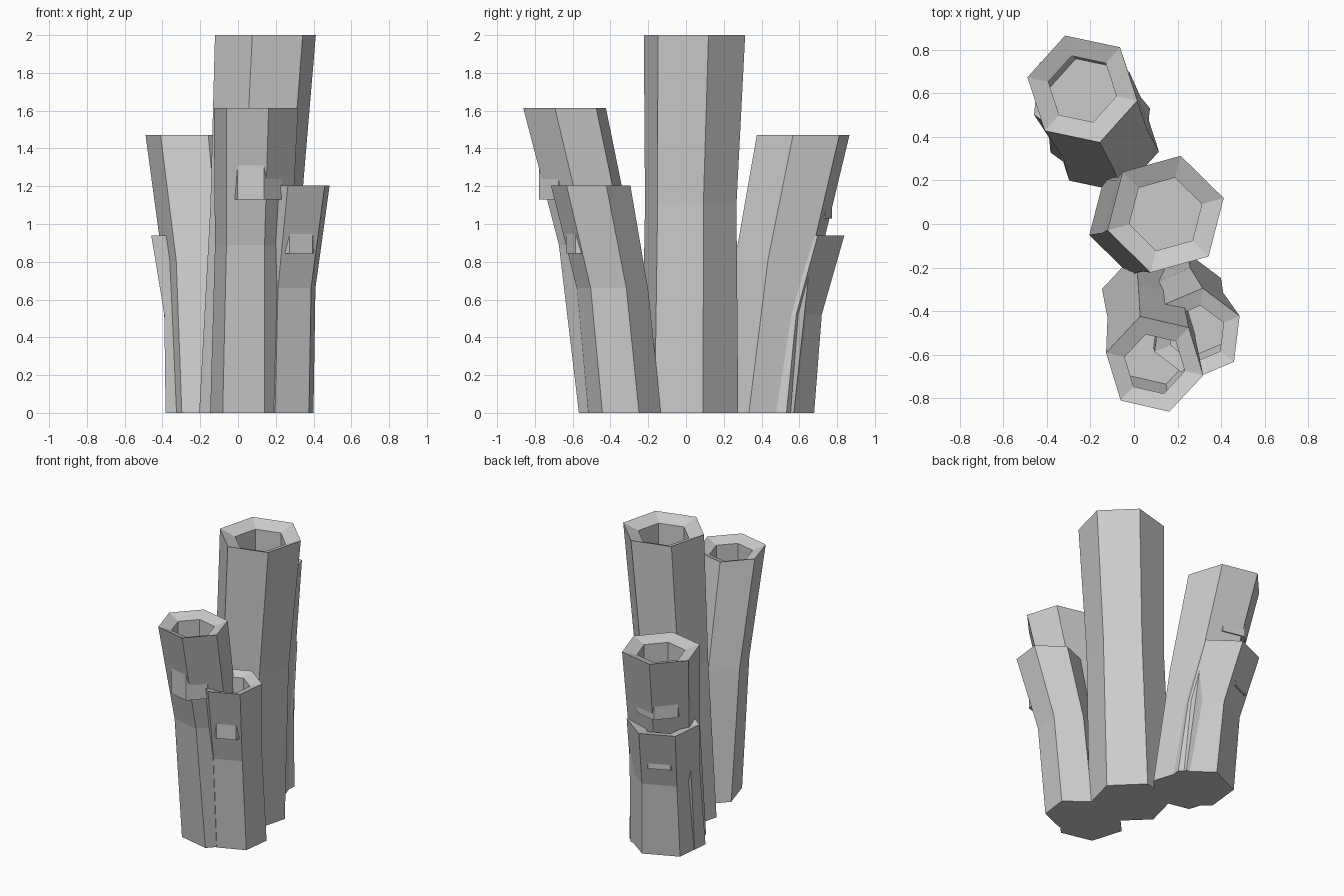
import bpy, bmesh, math

if "Cube" in bpy.data.objects:
    bpy.data.objects.remove(bpy.data.objects["Cube"])

# One flat stone grey for the whole cluster
grey = bpy.data.materials.new("stone_grey")
grey.diffuse_color = (0.6, 0.6, 0.6, 1)
grey.use_nodes = True
grey.node_tree.nodes["Principled BSDF"].inputs["Base Color"].default_value = grey.diffuse_color

SIDES = 6


def hex_ring(bm, x, y, z, radius, turn):
    """Ring of vertices, counter-clockwise seen from above."""
    ring = []
    for i in range(SIDES):
        a = math.radians(turn) + 2 * math.pi * i / SIDES
        ring.append(bm.verts.new((x + radius * math.cos(a), y + radius * math.sin(a), z)))
    return ring


def make_tube(name, turn, sections, hole_radius):
    """Bent hexagonal tube: sections run base, bend, top as (x, y, z, radius)."""
    bm = bmesh.new()
    rings = [hex_ring(bm, *s, turn) for s in sections]
    # Sunken lip, then a straight upright hole with a floor at 70% of the height
    x, y, top, _ = sections[-1]
    rings.append(hex_ring(bm, x, y, top * 0.98, hole_radius, turn))
    rings.append(hex_ring(bm, x, y, top * 0.70, hole_radius, turn))
    for low, high in zip(rings, rings[1:]):
        for i in range(SIDES):
            j = (i + 1) % SIDES
            bm.faces.new((low[i], low[j], high[j], high[i]))
    bm.faces.new(rings[0][::-1])   # underside
    bm.faces.new(rings[-1])        # hole floor
    mesh = bpy.data.meshes.new(name)
    bm.to_mesh(mesh)
    bm.free()
    mesh.materials.append(grey)
    obj = bpy.data.objects.new(name, mesh)
    bpy.context.collection.objects.link(obj)
    return obj


# Tall centre tube
make_tube("centre_tube", 15.5,
          [(0.05, 0.02, 0, 0.265), (0.095, 0.025, 1.1, 0.25), (0.145, 0.045, 2.0, 0.277)], 0.173)

# Back pair, leaning back and left
make_tube("back_tall_tube", 48,
          [(-0.13, 0.385, 0, 0.25), (-0.17, 0.483, 0.81, 0.235), (-0.237, 0.62, 1.47, 0.258)], 0.16)
make_tube("back_short_tube", 24,
          [(-0.155, 0.43, 0, 0.25), (-0.18, 0.49, 0.52, 0.23), (-0.24, 0.60, 0.94, 0.24)], 0.15)

# Front pair, leaning forward
make_tube("front_tall_tube", 47,
          [(0.074, -0.35, 0, 0.227), (0.08, -0.475, 0.89, 0.207), (0.095, -0.643, 1.615, 0.229)], 0.142)
make_tube("front_short_tube", 23,
          [(0.22, -0.325, 0, 0.195), (0.235, -0.39, 0.66, 0.19), (0.29, -0.505, 1.205, 0.212)], 0.132)
